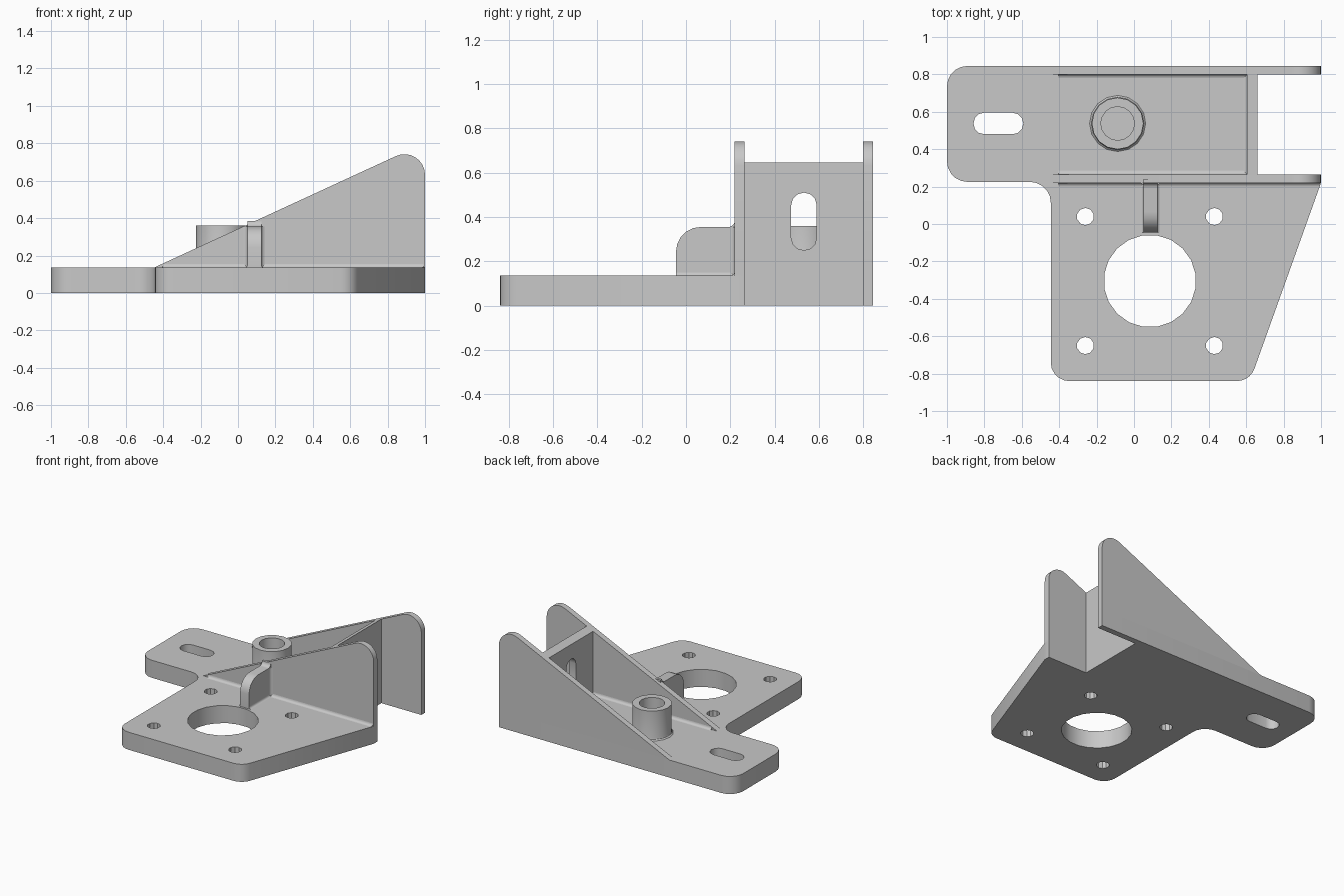
import bpy, bmesh, math
from mathutils import Vector, Matrix

if "Cube" in bpy.data.objects:
    bpy.data.objects.remove(bpy.data.objects["Cube"])

X, Y, Z = Vector((1, 0, 0)), Vector((0, 1, 0)), Vector((0, 0, 1))
BASE = 0.135      # plate thickness
SLOPE = 0.461     # side wall incline
R = 0.02          # weld fillet radius
GREY = (0.58, 0.58, 0.58, 1)

grey = bpy.data.materials.new("plain grey")
grey.use_nodes = True
grey.diffuse_color = GREY
grey.node_tree.nodes["Principled BSDF"].inputs["Base Color"].default_value = GREY


def slope_z(x):
    return BASE + (x + 0.45) * SLOPE


def rounded(corners, steps=5):
    """Closed outline from (x, y, radius) corners."""
    out = []
    for i, (x, y, r) in enumerate(corners):
        p = Vector((x, y))
        if not r:
            out.append(p)
            continue
        a = (Vector(corners[i - 1][:2]) - p).normalized()
        b = (Vector(corners[(i + 1) % len(corners)][:2]) - p).normalized()
        half = a.angle(b) / 2
        t = r / math.tan(half)
        c = p + (a + b).normalized() * (r / math.sin(half))
        va, vb = (p + a * t - c).normalized(), (p + b * t - c).normalized()
        out += [c + va.slerp(vb, k / steps) * r for k in range(steps + 1)]
    return out


def circle(x, y, r, n):
    return [Vector((x + r * math.cos((k + 0.5) * math.tau / n),
                    y + r * math.sin((k + 0.5) * math.tau / n))) for k in range(n)]


def slot(x, y, half_w, half_h):
    r = min(half_w, half_h) * 0.98
    return rounded([(x + sx * half_w, y + sy * half_h, r)
                    for sx, sy in ((-1, -1), (1, -1), (1, 1), (-1, 1))], 3)


def finish(name, me):
    bm = bmesh.new()
    bm.from_mesh(me)
    bmesh.ops.remove_doubles(bm, verts=bm.verts, dist=1e-5)
    bmesh.ops.recalc_face_normals(bm, faces=bm.faces)
    bm.to_mesh(me)
    bm.free()
    me.materials.clear()
    me.materials.append(grey)
    ob = bpy.data.objects.new(name, me)
    bpy.context.collection.objects.link(ob)
    bpy.ops.object.select_all(action='DESELECT')
    ob.select_set(True)
    bpy.context.view_layer.objects.active = ob
    bpy.ops.object.shade_smooth_by_angle(angle=math.radians(32))
    return ob


def plate(name, loops, thickness, origin, u=X, v=Y):
    """Outline with holes, drawn on axes u and v, thickened about origin."""
    cu = bpy.data.curves.new(name, 'CURVE')
    cu.dimensions, cu.fill_mode, cu.extrude = '2D', 'BOTH', thickness / 2
    for loop in loops:
        sp = cu.splines.new('POLY')
        sp.points.add(len(loop) - 1)
        for pt, p in zip(sp.points, loop):
            pt.co = (p.x, p.y, 0, 1)
        sp.use_cyclic_u = True
    tmp = bpy.data.objects.new("tmp", cu)
    bpy.context.collection.objects.link(tmp)
    dg = bpy.context.evaluated_depsgraph_get()
    me = bpy.data.meshes.new_from_object(tmp.evaluated_get(dg))
    bpy.data.objects.remove(tmp)
    bpy.data.curves.remove(cu)
    me.transform(Matrix.Translation(origin) @ Matrix((u, v, u.cross(v))).transposed().to_4x4())
    me.name = name
    return finish(name, me)


def fillet(name, start, end, u, v, r=R):
    """Concave weld along the edge from start to end, spreading along u and v."""
    a, b = Vector(start), Vector(end)
    arc = [Vector((r - r * math.sin(t), r - r * math.cos(t)))
           for t in (k * math.pi / 8 for k in range(5))]
    plate(name, [[Vector((0, 0))] + arc], (b - a).length, (a + b) / 2, u, v)


# Base plate with its two rear tongues, bore, screw holes and slot
outline = rounded([(-1, 0.225, 0.11), (-0.445, 0.225, 0.11), (-0.445, -0.84, 0.1),
                   (0.62, -0.84, 0.1), (1, 0.22, 0), (1, 0.265, 0), (0.66, 0.265, 0),
                   (0.66, 0.80, 0), (1, 0.80, 0), (1, 0.845, 0), (-1, 0.845, 0.11)])
holes = [circle(0.085, -0.305, 0.247, 20), slot(-0.725, 0.5375, 0.133, 0.0575)]
holes += [circle(x, y, 0.046, 10) for x in (-0.26, 0.43) for y in (0.04, -0.65)]
plate("base_plate", [outline] + holes, BASE, Vector((0, 0, BASE / 2)))

# Sloping side walls
side = rounded([(-0.45, BASE, 0), (1, BASE, 0), (1, slope_z(1), 0.11)], 8)
for name, y in (("front_wall", 0.2425), ("back_wall", 0.8225)):
    plate(name, [side], 0.045, Vector((0, y, 0)), X, Z)

# Slotted cross wall, its top cut to the incline
top = slope_z(0.66)
wall = rounded([(0.265, BASE, 0), (0.80, BASE, 0), (0.80, top, 0), (0.265, top, 0)])
cross = plate("cross_wall", [wall, slot(0.5325, 0.38, 0.0575, 0.13)], 0.055,
              Vector((0.6325, 0, 0)), Y, Z)
for vert in cross.data.vertices:
    if vert.co.z > top - 0.01:
        vert.co.z = slope_z(vert.co.x)

# Support rib
rib = rounded([(-0.045, BASE, 0), (0.24, BASE, 0), (0.24, 0.385, 0), (0.22, 0.385, 0),
               (0.22, 0.355, 0.029), (-0.045, 0.355, 0.11)])
plate("rib", [rib], 0.075, Vector((0.0875, 0, 0)), Y, Z)

# Weld fillets
fillet("front_wall_fillet", (-0.405, 0.22, BASE), (0.992, 0.22, BASE), -Y, Z)
fillet("front_wall_inner_fillet", (-0.405, 0.265, BASE), (0.605, 0.265, BASE), Y, Z)
fillet("back_wall_inner_fillet", (-0.405, 0.80, BASE), (0.605, 0.80, BASE), -Y, Z)
fillet("cross_wall_fillet", (0.605, 0.265, BASE), (0.605, 0.80, BASE), -X, Z)
for tag, x, d in (("right", 0.05, -X), ("left", 0.125, X)):
    fillet("rib_base_fillet_" + tag, (x, -0.045, BASE), (x, 0.22, BASE), d, Z, 0.015)
    fillet("rib_wall_fillet_" + tag, (x, 0.22, BASE), (x, 0.22, 0.355), d, -Y)

# Hollow boss, turned from a profile
bm = bmesh.new()
profile = [(0, BASE + 0.002), (0.09, BASE + 0.002), (0.09, 0.36), (0.138, 0.36),
           (0.138, 0.155), (0.141, 0.143), (0.15, BASE)]
pts = [bm.verts.new((r, 0, z)) for r, z in profile]
edges = [bm.edges.new(pair) for pair in zip(pts, pts[1:])]
bmesh.ops.spin(bm, geom=pts + edges, cent=(0, 0, 0), axis=Z, angle=math.tau, steps=16)
bmesh.ops.translate(bm, verts=bm.verts, vec=(-0.0875, 0.5375, 0))
boss = bpy.data.meshes.new("boss")
bm.to_mesh(boss)
bm.free()
finish("boss", boss)
